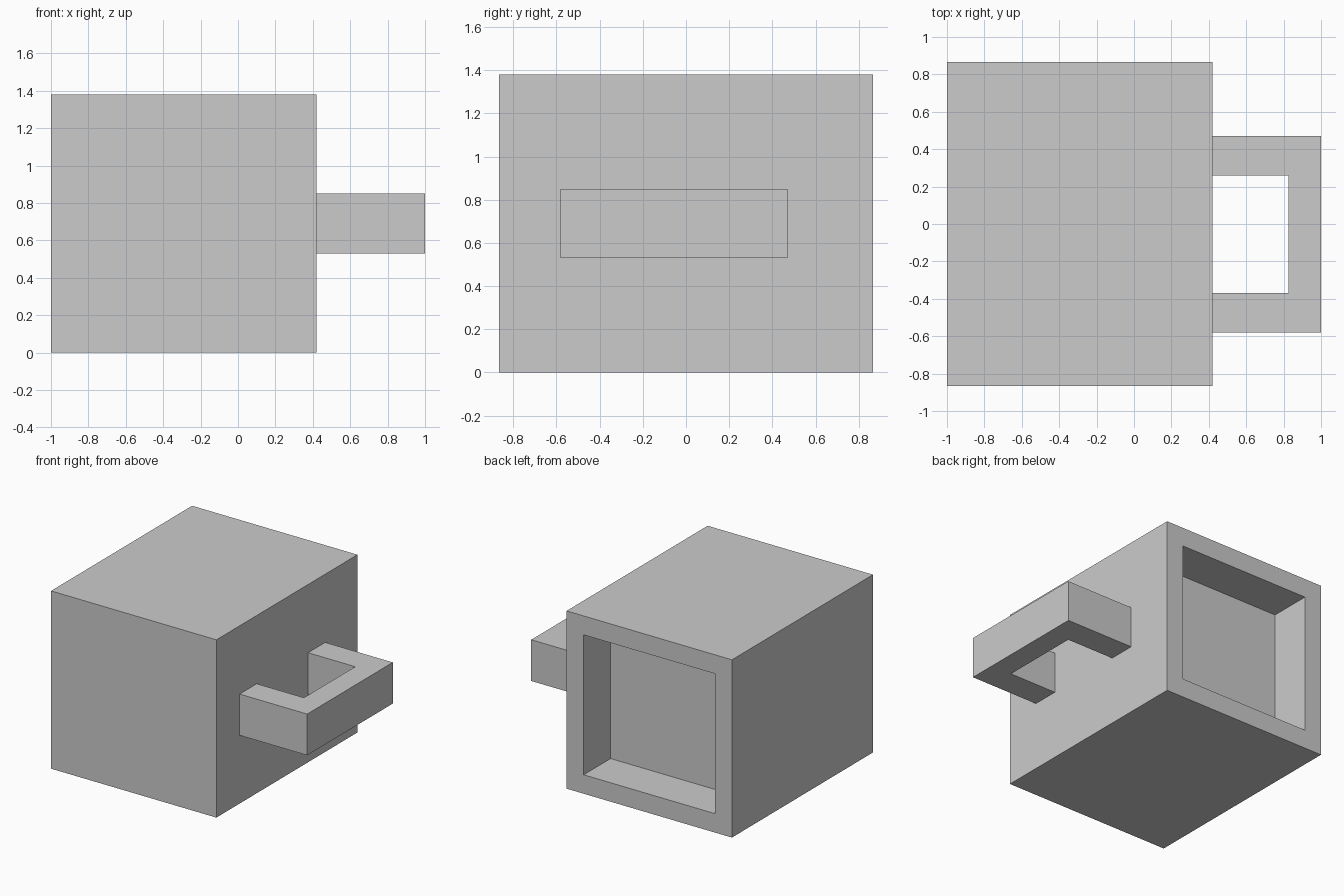
import bpy, bmesh
from mathutils import Matrix, Vector

if "Cube" in bpy.data.objects:
    bpy.data.objects.remove(bpy.data.objects["Cube"])


def add_object(name, bm):
    bmesh.ops.recalc_face_normals(bm, faces=bm.faces[:])
    mesh = bpy.data.meshes.new(name)
    bm.to_mesh(mesh)
    bm.free()
    obj = bpy.data.objects.new(name, mesh)
    bpy.context.collection.objects.link(obj)
    return obj


# Body: block with a square recess in the back face
X0, X1, DEPTH, HEIGHT = -1.0, 0.42, 1.73, 1.38
RIM, RECESS = 0.147, 0.33
bm = bmesh.new()
place = Matrix.Translation(((X0 + X1) / 2, 0, HEIGHT / 2))
bmesh.ops.create_cube(bm, size=1, matrix=place @ Matrix.Diagonal((X1 - X0, DEPTH, HEIGHT, 1)))
bm.normal_update()
back = max(bm.faces, key=lambda f: f.calc_center_median().y)
bmesh.ops.inset_region(bm, faces=[back], thickness=RIM, use_even_offset=True)
floor = bmesh.ops.extrude_discrete_faces(bm, faces=[back])["faces"]
bmesh.ops.translate(bm, verts=floor[0].verts[:], vec=(0, -RECESS, 0))
add_object("body", bm)

# Handle: U-shaped profile extruded upwards, ends sunk slightly into the body
Z0, Z1, ROOT = 0.53, 0.85, X1 - 0.01
profile = [(ROOT, -0.58), (1.0, -0.58), (1.0, 0.47), (ROOT, 0.47),
           (ROOT, 0.26), (0.825, 0.26), (0.825, -0.37), (ROOT, -0.37)]
bm = bmesh.new()
base = bm.faces.new([bm.verts.new((x, y, Z0)) for x, y in profile])
top = bmesh.ops.extrude_face_region(bm, geom=[base])["geom"]
bmesh.ops.translate(bm, verts=[v for v in top if isinstance(v, bmesh.types.BMVert)],
                    vec=Vector((0, 0, Z1 - Z0)))
# Keep the bottom cap closed
if not any(all(abs(v.co.z - Z0) < 1e-5 for v in f.verts) for f in bm.faces):
    bm.faces.new([v for v in bm.verts if abs(v.co.z - Z0) < 1e-5])
add_object("handle", bm)
